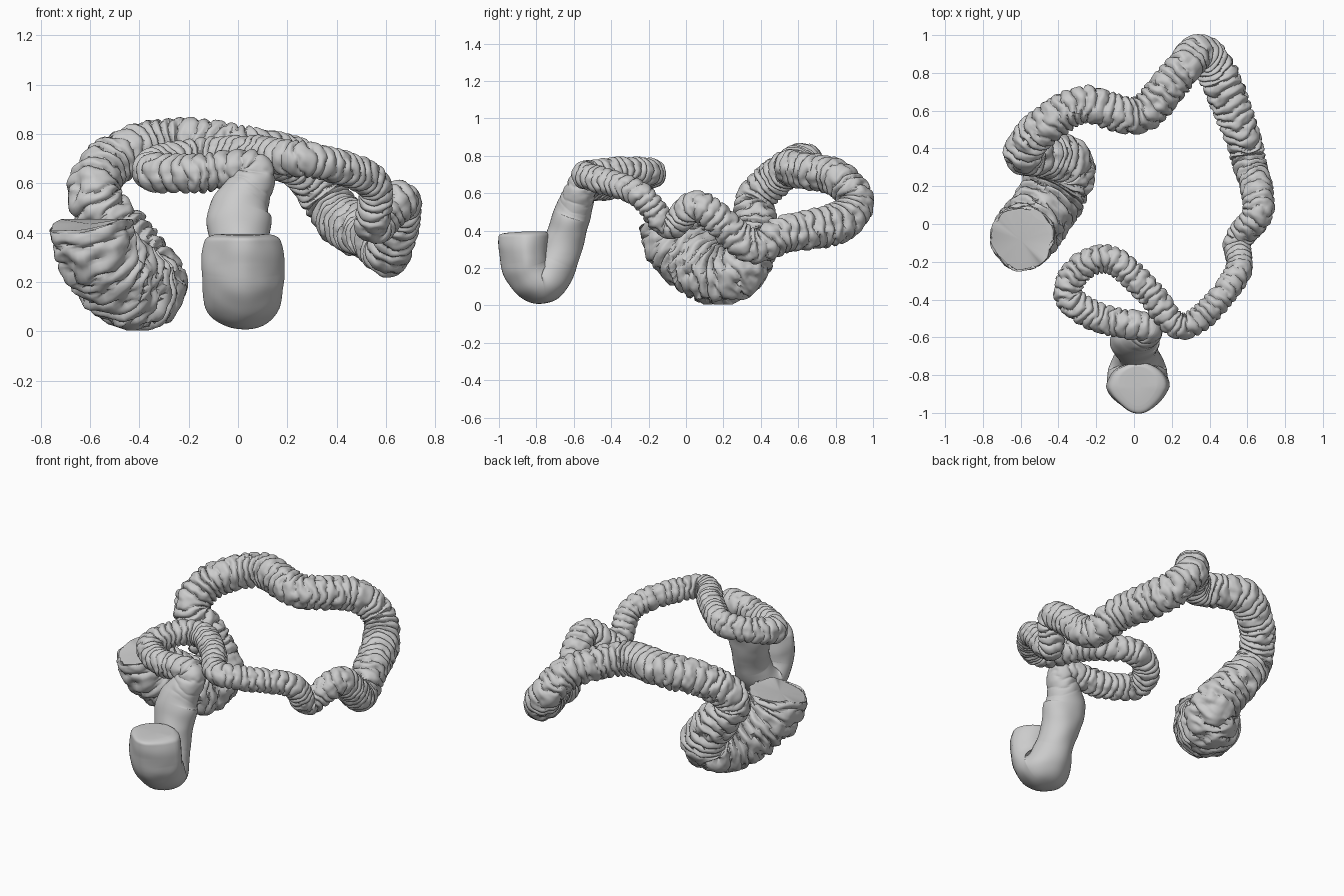
import bpy, bmesh, math
from mathutils import Vector, noise

if "Cube" in bpy.data.objects:
    bpy.data.objects.remove(bpy.data.objects["Cube"])

# Each section: name, first and last radius, sparse centre line continuing from the previous one
SECTIONS = [
    ("rectum", .13, .097, [(.02, -.865, .395), (.02, -.85, .2), (.02, -.765, .125), (.02, -.69, .23), (.005, -.61, .48)]),
    ("sigmoid_colon", .076, .066, [(.065, -.55, .65), (-.18, -.5, .64), (-.35, -.38, .65), (-.28, -.23, .69),
                                   (-.12, -.19, .71), (.07, -.35, .72), (.22, -.53, .7), (.36, -.49, .68), (.55, -.26, .6)]),
    ("descending_colon", .07, .102, [(.55, -.09, .43), (.66, .07, .53), (.61, .34, .32), (.55, .53, .385), (.44, .8, .435)]),
    ("transverse_colon", .09, .098, [(.345, .91, .55), (.24, .8, .685), (.02, .575, .735), (-.27, .63, .765), (-.5, .5, .7)]),
    ("ascending_colon", .1, .13, [(-.585, .37, .56), (-.48, .37, .4), (-.35, .32, .22)]),
    ("cecum", .165, .158, [(-.42, .17, .17), (-.56, -.04, .31), (-.6, -.085, .455)]),
]
SIDES, STEPS = 44, 64


def clamp01(x):
    return min(max(x, 0), 1)


def spline(p, i, t):
    a, b, c, d = (p[min(max(i + k, 0), len(p) - 1)] for k in (-1, 0, 1, 2))
    return 0.5 * (2 * b + (c - a) * t + (2 * a - 5 * b + 4 * c - d) * t * t + (3 * b - a - 3 * c + d) * t ** 3)


# Sample the whole centre line, radius in w
ctrl = [Vector((*p, r0 + (r1 - r0) * i / (len(pts) - 1)))
        for _, r0, r1, pts in SECTIONS for i, p in enumerate(pts)]
samples = [spline(ctrl, i, k / STEPS) for i in range(len(ctrl) - 1) for k in range(STEPS)]
samples.append(ctrl[-1])
n_rectum = len(SECTIONS[0][3])
n_cecum = len(ctrl) - len(SECTIONS[-1][3])

# Pleated rings, carried along the line without twisting
rings, phase, side = [], 0.0, Vector((1, 0, 0))
for j, s in enumerate(samples):
    pos, r, u = s.xyz, s.w, j / STEPS
    tangent = (samples[min(j + 1, len(samples) - 1)].xyz - samples[max(j - 1, 0)].xyz).normalized()
    side = (side - tangent * side.dot(tangent)).normalized()
    up = tangent.cross(side)
    if j:
        phase += (pos - samples[j - 1].xyz).length / (.029 + .21 * r)
    blend = clamp01(u - n_rectum + .8)
    fade = 1 - .5 * clamp01((u - n_cecum) / 1.5)
    # the rectal pouch is wider than deep, and flares again at its neck
    wide = 1 + .33 * clamp01(3 - u) + .32 * math.exp(-((u - 3.9) / .4) ** 2)
    # rounded shoulder of the pouch, with a narrower front
    wide *= 1 - .22 * clamp01(1 - u / .8) ** 2
    r *= 1 - .3 * clamp01(1 - u / .22) ** 3
    ring = []
    for k in range(SIDES):
        a = math.tau * k / SIDES
        front = .25 * max(0, math.sin(a)) * clamp01(1.8 - u)
        d = side * math.cos(a) * wide * (1 - front) + up * math.sin(a) * (1 + .2 * front)
        q = pos + d * r
        wob = noise.noise(q * 9) * .8 + noise.noise(q * 25) * .3
        fold = abs(math.sin(math.pi * (phase + wob))) ** .55
        depth = (.24 + .14 * noise.noise(q * 14)) * blend * fade
        band = .06 * blend * max(0, math.cos(3 * a + .6)) ** 6
        lump = .05 * noise.noise(q * 11) + .07 * blend * noise.noise(q * 18)
        v = pos + d * r * (1.09 - depth * (1 - fold) - band + lump - .07 * (1 - blend))
        # flattened open ends
        if u < 1.5:
            v.z = min(v.z, .395)
        if u > n_cecum + .5:
            v.z = min(v.z, .455)
        v.z = max(v.z, .004)
        ring.append(v)
    rings.append(ring)


def build(name, part, cap_start, cap_end):
    bm = bmesh.new()
    vs = [[bm.verts.new(v) for v in ring] for ring in part]
    for a, b in zip(vs, vs[1:]):
        for k in range(SIDES):
            m = (k + 1) % SIDES
            bm.faces.new((a[k], a[m], b[m], b[k]))
    for use, ring, flip in ((cap_start, vs[0], True), (cap_end, vs[-1], False)):
        if use:
            c = bm.verts.new(sum((v.co for v in ring), Vector()) / SIDES)
            for k in range(SIDES):
                tri = (ring[k], ring[(k + 1) % SIDES], c)
                bm.faces.new(tri[::-1] if flip else tri)
    mesh = bpy.data.meshes.new(name)
    bm.to_mesh(mesh)
    bm.free()
    obj = bpy.data.objects.new(name, mesh)
    bpy.context.collection.objects.link(obj)
    bpy.ops.object.select_all(action='DESELECT')
    obj.select_set(True)
    bpy.context.view_layer.objects.active = obj
    bpy.ops.object.shade_smooth_by_angle(angle=math.radians(50))


# Cut the tube into its named parts
start = 0
for i, (name, _, _, pts) in enumerate(SECTIONS):
    end = min(start + len(pts) * STEPS, len(rings) - 1)
    build(name, rings[start:end + 1], i == 0, i == len(SECTIONS) - 1)
    start = end

# Small puckered outlet at the front of the rectum
bpy.ops.mesh.primitive_uv_sphere_add(segments=24, ring_count=12, radius=1, location=(.02, -.965, .36))
outlet = bpy.context.object
outlet.name = "outlet"
outlet.scale = (.03, .033, .026)
bpy.ops.object.shade_smooth()
